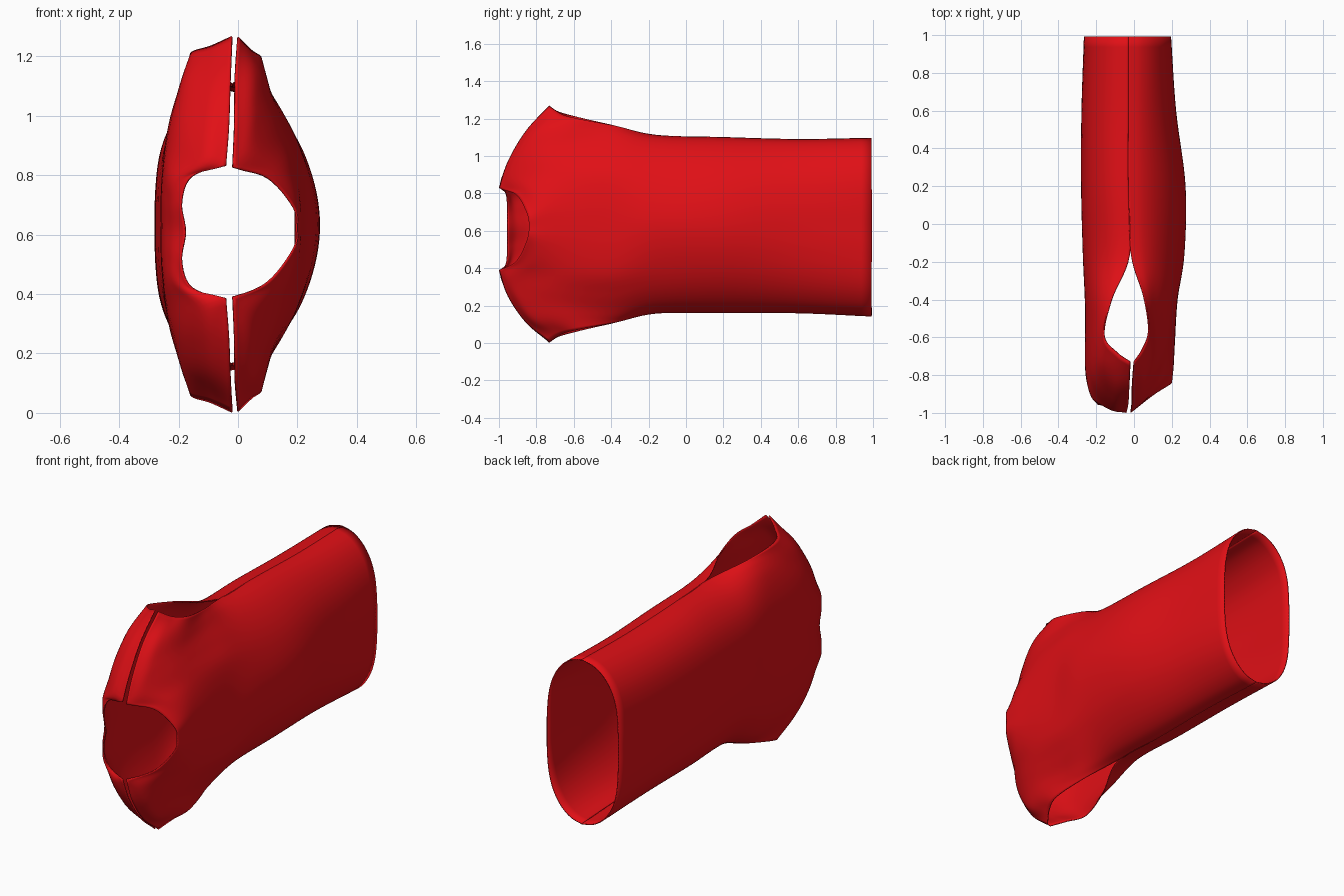
import bpy
from mathutils import Vector as V

if "Cube" in bpy.data.objects:
    bpy.data.objects.remove(bpy.data.objects["Cube"])

MID = 0.635  # height of the garment's middle

red = bpy.data.materials.new("red_cloth")
red.diffuse_color = (0.75, 0.005, 0.008, 1)
red.use_nodes = True
red.node_tree.nodes["Principled BSDF"].inputs["Base Color"].default_value = red.diffuse_color


def spline(pts, n, before=None):
    """Catmull-Rom through pts, n steps per span."""
    p = [before or pts[0] * 2 - pts[1]] + pts + [pts[-1] * 2 - pts[-2]]
    out = []
    for i in range(1, len(p) - 2):
        a, b, c, d = p[i - 1:i + 3]
        for k in range(n):
            t = k / n
            out.append(0.5 * (2 * b + (c - a) * t + (2 * a - 5 * b + 4 * c - d) * t * t
                              + (3 * b - a - 3 * c + d) * t ** 3))
    return out + [pts[-1]]


def torso(y, xc, xe, half, p):
    """Half cross-section from the panel's middle to the side seam."""
    return [V((xe + (xc - xe) * (1 - w ** p) ** 0.56, y, w * half))
            for w in (0, .25, .5, .7, .86, .96, 1)]


def lean(y):
    """Slight droop of the hem and neck below the middle height."""
    return -.016 * max(0, (y + .16) / 1.16) - .026 * min(1, max(0, (-.74 - y) / .22))


def panel(name, torso_rows, upper_rows):
    rows = [torso(*r) for r in torso_rows] + [[V(q) for q in r] for r in upper_rows]
    # smooth lengthwise, then across each row (mirrored tangent at the middle)
    columns = [spline([r[i] for r in rows], 7) for i in range(7)]
    verts, width, count = [], 0, len(columns[0])
    for j, row in enumerate(zip(*columns)):
        row = list(row)
        ghost = V((row[1].x, row[1].y, -row[1].z))
        line = spline(row, 6, ghost)
        # neck corner sharpens towards the top edge
        sharp = spline(row[:4], 6, ghost)[:-1] + spline(row[3:], 6)
        f = max(0, 1 - (count - 1 - j) / 7) ** 2
        line = [a.lerp(b, f) for a, b in zip(line, sharp)]
        line[0].z = 0
        full = [V((q.x, q.y, -q.z)) for q in line[:0:-1]] + line
        width = len(full)
        verts += [V((q.x, q.y, q.z + MID + lean(q.y))) for q in full]
    faces = [(j * width + i, j * width + i + 1, (j + 1) * width + i + 1, (j + 1) * width + i)
             for j in range(count - 1) for i in range(width - 1)]
    me = bpy.data.meshes.new(name)
    me.from_pydata(verts, [], faces)
    me.materials.append(red)
    me.shade_smooth()
    ob = bpy.data.objects.new(name, me)
    bpy.context.collection.objects.link(ob)
    s = ob.modifiers.new("cloth", 'SOLIDIFY')
    s.thickness, s.offset = 0.006, 0
    return ob


# Back panel: high neckline
panel("back_panel",
      [(.993, -.262, -.03, .475, 3.6), (.6, -.275, -.03, .463, 3.4),
       (.2, -.277, -.03, .468, 3.2), (-.16, -.268, -.022, .475, 3.0)],
      [[(-.256, -.45, 0), (-.254, -.45, .14), (-.242, -.45, .27), (-.22, -.45, .37),
        (-.19, -.44, .45), (-.155, -.42, .5), (-.118, -.4, .53)],
       [(-.255, -.76, 0), (-.255, -.77, .11), (-.245, -.78, .22), (-.225, -.8, .31),
        (-.205, -.77, .4), (-.185, -.7, .49), (-.158, -.59, .575)],
       [(-.225, -.89, 0), (-.228, -.9, .09), (-.215, -.92, .18), (-.13, -.97, .255),
        (-.115, -.92, .37), (-.105, -.83, .49), (-.09, -.68, .6)],
       [(-.177, -.955, 0), (-.19, -.955, .1), (-.155, -.962, .187), (-.04, -.997, .223),
        (-.03, -.95, .36), (-.025, -.855, .51), (-.02, -.73, .632)]])

# Front panel: fuller chest and lower neckline
panel("front_panel",
      [(.993, .193, -.03, .475, 3.2), (.6, .22, -.03, .463, 2.4),
       (.2, .27, -.03, .468, 1.9), (-.16, .264, -.016, .475, 1.8)],
      [[(.228, -.4, 0), (.222, -.4, .14), (.198, -.41, .27), (.15, -.42, .37),
        (.11, -.42, .44), (.08, -.4, .49), (.05, -.38, .525)],
       [(.214, -.62, 0), (.208, -.62, .12), (.183, -.64, .24), (.135, -.72, .34),
        (.11, -.7, .42), (.095, -.64, .49), (.077, -.56, .56)],
       [(.207, -.75, 0), (.2, -.76, .1), (.155, -.81, .2), (.065, -.91, .285),
        (.058, -.87, .4), (.056, -.79, .51), (.045, -.66, .585)],
       [(.197, -.84, 0), (.187, -.85, .07), (.1, -.905, .175), (-.018, -.997, .218),
        (-.012, -.95, .36), (-.01, -.855, .51), (0, -.73, .63)]])
